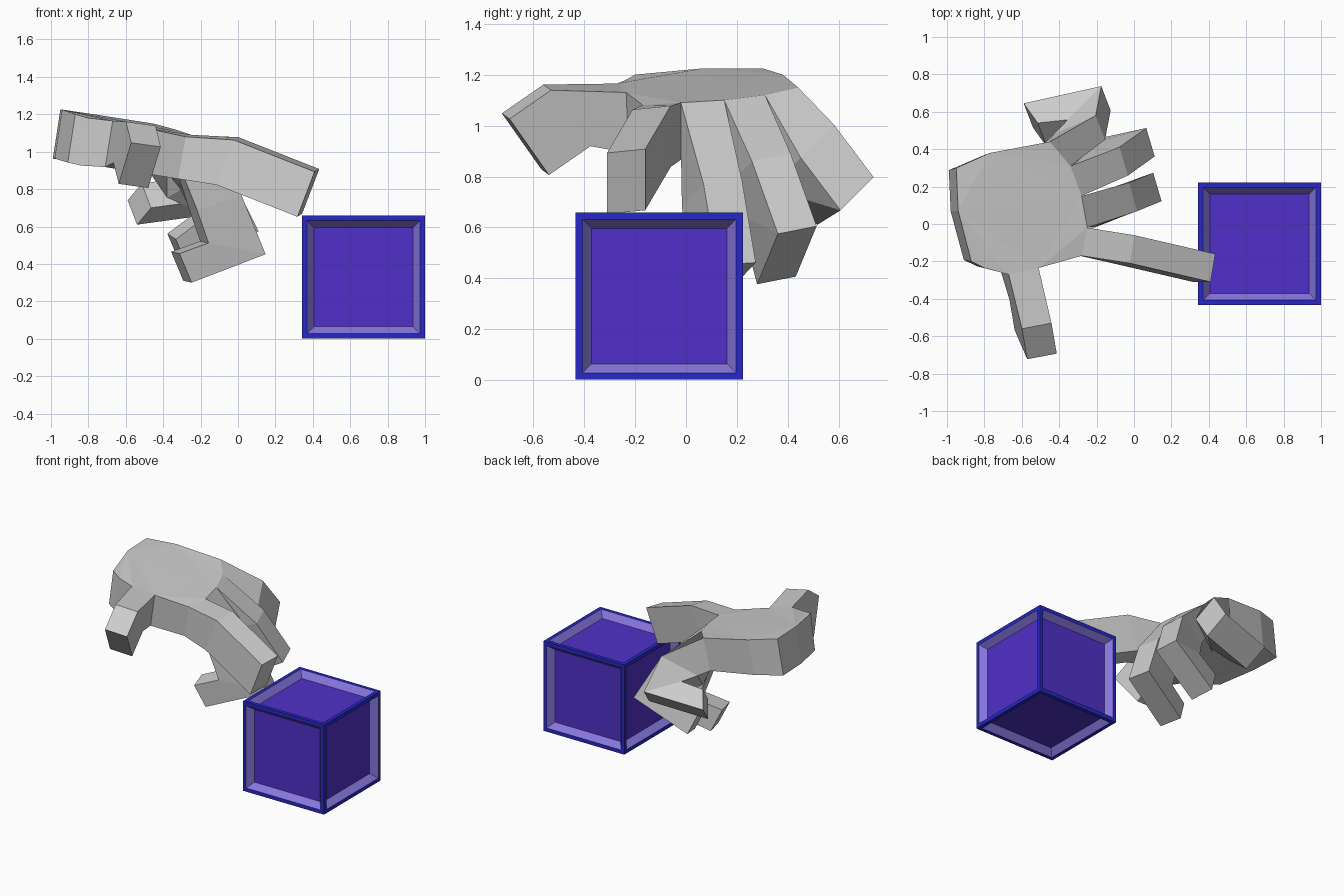
import bpy, bmesh
from mathutils import Vector as V

if "Cube" in bpy.data.objects:
    bpy.data.objects.remove(bpy.data.objects["Cube"])


def make_object(name, bm):
    bmesh.ops.recalc_face_normals(bm, faces=bm.faces[:])
    mesh = bpy.data.meshes.new(name)
    bm.to_mesh(mesh)
    bm.free()
    obj = bpy.data.objects.new(name, mesh)
    bpy.context.collection.objects.link(obj)
    return obj


def paint(obj, name, color):
    mat = bpy.data.materials.new(name)
    mat.diffuse_color = (*color, 1)
    mat.use_nodes = True
    mat.node_tree.nodes["Principled BSDF"].inputs["Base Color"].default_value = mat.diffuse_color
    obj.data.materials.append(mat)


# Crate: cube with each side inset to a rim, a slope and a sunken panel
bm = bmesh.new()
bmesh.ops.create_cube(bm, size=0.656)
panels = bm.faces[:]
bmesh.ops.inset_individual(bm, faces=panels, thickness=0.038)
slopes = bmesh.ops.inset_individual(bm, faces=panels, thickness=0.05, depth=-0.045)["faces"]
for f in slopes:
    f.material_index = 1
for f in panels:
    f.material_index = 2
crate = make_object("crate", bm)
crate.location = (0.671, -0.105, 0.33)
paint(crate, "rim_blue", (0.02, 0.02, 0.58))
paint(crate, "slope_lilac", (0.24, 0.18, 0.72))
paint(crate, "panel_purple", (0.08, 0.03, 0.58))

# Hand: a single skin grown from the palm
bm = bmesh.new()


def face(points):
    return bm.faces.new([bm.verts.new(p) for p in points])


def grow(ring, width, backs, depths):
    """Loft a digit: each section is a back edge plus an inner edge at a depth."""
    half = V(width) / 2
    for back, depth in zip(backs, depths):
        a, b, d = V(back) - half, V(back) + half, V(depth)
        nxt = [a, b, b + d, a + d]
        for k in range(4):
            m = (k + 1) % 4
            face([ring[k], ring[m], nxt[m], nxt[k]])
        ring = nxt
    face(ring)


# Palm: back-of-hand outline, underside follows with a slight lean
top = [V(p) for p in (
    (-.25, -.02, 1.09), (-.28, .15, 1.1), (-.34, .31, 1.12), (-.45, .44, 1.15),
    (-.77, .38, 1.2), (-.95, .3, 1.225), (-.94, .07, 1.225), (-.87, -.2, 1.2),
    (-.8, -.235, 1.18), (-.67, -.27, 1.165), (-.51, -.235, 1.13), (-.28, -.17, 1.08))]
low = [V((p.x - .04, p.y * .96, p.z - .21 + .055 * p.x)) for p in top]
caps = [face(top), face(low[::-1])]

# Digits, keyed by the palm edge they grow from
curl = [(-.235, -.085, -.085), (-.305, -.12, .06), (-.065, -.04, .155)]
straight, bent = [(-.092, 0, -.24)] * 2, [(-.067, .155, -.22)] * 2
digits = {
    11: ((.025, .15, .015), [(-.01, -.135, 1.07), (.422, -.235, .9)], straight),
    0: ((-.045, .152, .01), [(-.005, .145, .775), (.125, .198, .457), (-.27, .055, .305)], curl),
    1: ((-.045, .152, .03), [(-.055, .335, .875), (.088, .437, .59), (-.29, .355, .392)], curl),
    2: ((-.05, .13, .13), [(-.18, .515, .94), (-.15, .672, .732), (-.565, .58, .675)],
        [(-.225, -.1, -.12), (-.18, -.18, .055), (.075, -.105, .09)]),
    9: ((.158, .03, -.022), [(-.52, -.545, 1.15), (-.492, -.708, 1.037)], bent),
}
for i in range(len(top)):
    j = (i + 1) % len(top)
    wall = [top[i], top[j], low[j], low[i]]
    if i in digits:
        grow(wall, *digits[i])
    else:
        face(wall)
bmesh.ops.triangulate(bm, faces=caps)
bmesh.ops.remove_doubles(bm, verts=bm.verts[:], dist=0.0005)
make_object("hand", bm)
